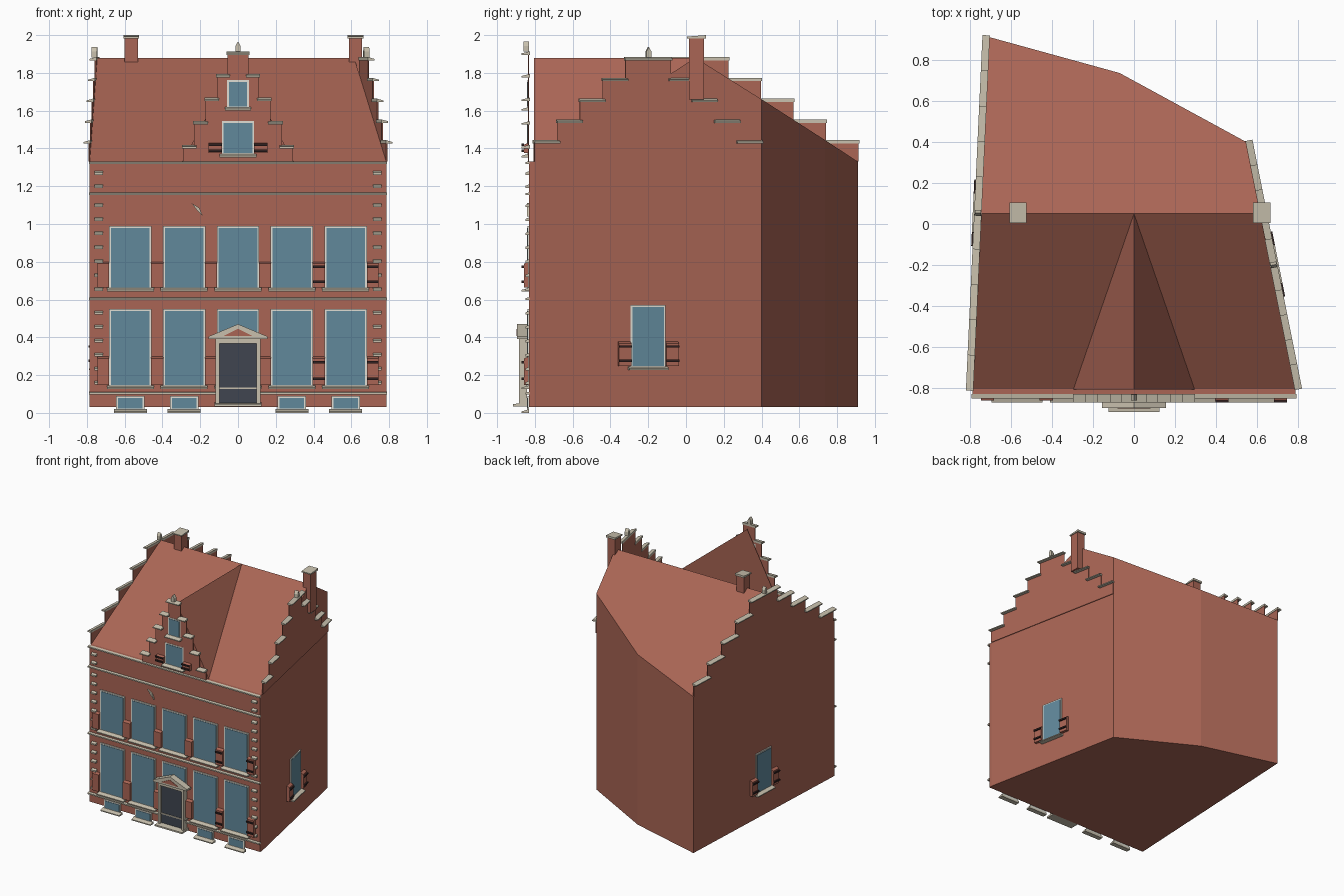
import bpy, bmesh
from mathutils import Vector

if "Cube" in bpy.data.objects:
    bpy.data.objects.remove(bpy.data.objects["Cube"])


def material(name, rgb):
    m = bpy.data.materials.new(name)
    m.diffuse_color = (*rgb, 1)
    m.use_nodes = True
    m.node_tree.nodes["Principled BSDF"].inputs["Base Color"].default_value = m.diffuse_color
    return m


BRICK = material("brick", (0.40, 0.13, 0.09))
STONE = material("stone", (0.58, 0.53, 0.42))
WHITE = material("white_paint", (0.75, 0.74, 0.66))
GLASS = material("glass", (0.12, 0.25, 0.33))
DARK = material("door_paint", (0.05, 0.06, 0.08))
IRON = material("iron", (0.03, 0.015, 0.015))


def mesh_object(name, mat, verts, faces):
    bm = bmesh.new()
    vs = [bm.verts.new(v) for v in verts]
    for f in faces:
        bm.faces.new([vs[i] for i in f])
    bmesh.ops.recalc_face_normals(bm, faces=bm.faces[:])
    me = bpy.data.meshes.new(name)
    bm.to_mesh(me)
    bm.free()
    me.materials.append(mat)
    ob = bpy.data.objects.new(name, me)
    bpy.context.collection.objects.link(ob)
    return ob


# A wall is (origin, horizontal direction, outward normal)
def wall(a, b):
    a, b = Vector((*a, 0)), Vector((*b, 0))
    u = (b - a).normalized()
    return (a + b) / 2, u, Vector((u.y, -u.x, 0))


def prisms(name, mat, w, items):
    """items: (outline of (u, z), inner depth, outer depth, drop of outer top edge)"""
    verts, faces = [], []
    o, u, n = w
    for pts, d0, d1, drop in items:
        k, base, top = len(pts), len(verts), max(p[1] for p in pts)
        for d in (d0, d1):
            for x, z in pts:
                low = drop if d == d1 and z == top else 0
                verts.append(o + u * x + n * d + Vector((0, 0, z - low)))
        faces.append([base + i for i in range(k)])
        faces.append([base + k + i for i in range(k)])
        for i in range(k):
            j = (i + 1) % k
            faces.append([base + i, base + j, base + k + j, base + k + i])
    return mesh_object(name, mat, verts, faces)


def box(x0, x1, z0, z1, d0, d1, drop=0):
    return [(x0, z0), (x1, z0), (x1, z1), (x0, z1)], d0, d1, drop


FL, FR, BR, BM, BL = (-.785, -.804), (.785, -.804), (.545, .40), (-.07, .735), (-.705, .91)
FRONT = wall((-.785, -.83), (.785, -.83))
RIGHT, LEFT = wall(FR, BR), wall(BL, FL)
EAVE, RIDGE = 1.33, 1.88

# House walls
foot = [FL, FR, BR, BM, BL]
sides = [[i, (i + 1) % 5, (i + 1) % 5 + 5, i + 5] for i in range(5)]
mesh_object("house_walls", BRICK, [(*p, z) for z in (.03, EAVE) for p in foot],
            sides + [range(5), range(5, 10)])
prisms("facade", BRICK, FRONT, [box(-.785, .785, .03, EAVE, -.026, 0)])

# Main roof, its back edge cut by the angled rear walls
mesh_object("main_roof", BRICK,
            [(*p, EAVE) for p in foot] + [(*BR, 1.66), (*BM, 1.445),
             (-.745, .05, RIDGE), (.615, .05, RIDGE)],
            [(0, 1, 8, 7), (7, 8, 5, 6, 4), (2, 3, 6, 5), (3, 4, 6),
             (1, 2, 5), (1, 5, 8), (0, 7, 4)])
# Cross roof behind the front gable
mesh_object("cross_roof", BRICK,
            [(-.295, -.805, EAVE), (.295, -.805, EAVE), (0, -.805, RIDGE), (0, .05, RIDGE)],
            [(0, 1, 2), (0, 2, 3), (1, 3, 2)])


# Stepped gables with sloping cap stones and a finial
def stepped_gable(name, w, halves, tops, d):
    right = []
    z = EAVE
    for h, t in zip(halves, tops):
        right += [(h, z), (h, t)]
        z = t
    outline = right + [(-x, z) for x, z in reversed(right)]
    prisms(name + "_gable", BRICK, w, [(outline, 0, .006, 0)])
    caps = []
    for i, (h, t) in enumerate(zip(halves, tops)):
        inner = halves[i + 1] - .012 if i < 4 else None
        spans = [(-h - .005, h + .005)] if inner is None else [(inner, h + .005), (-h - .005, -inner)]
        caps += [box(a, b, t - .004, t + .014, -.003, d, .01) for a, b in spans]
    prisms(name + "_gable_caps", STONE, w, caps)
    t = tops[-1] + .012
    prisms(name + "_finial", STONE, w,
           [([(-.014, t), (.014, t), (.014, t + .03), (0, t + .055), (-.014, t + .03)], 0, .03, 0)])


side_tops = [1.43, 1.54, 1.65, 1.76, 1.87]
stepped_gable("front", FRONT, [.292, .232, .172, .112, .055], [1.405, 1.53, 1.655, 1.78, 1.90], .04)
for name, w, half in (("right", RIGHT, .613), ("left", LEFT, .861)):
    stepped_gable(name, w, [half * k / 5 for k in (5, 4, 3, 2, 1)], side_tops, .033)

# Chimneys
for name, x, z in (("left", -.565, 1.80), ("right", .622, 1.66)):
    w = wall((x - .03, .055), (x + .03, .055))
    prisms(name + "_chimney", BRICK, w, [box(-.035, .035, z, 1.985, -.04, .04)])
    prisms(name + "_chimney_cap", STONE, w, [box(-.042, .042, 1.983, 2.0, -.05, .05, .008)])


# Windows with frame, glass, sill and optional half shutters
def windows(name, w, centres, half, z0, z1, shutter=0, height=0, barred=()):
    prisms(name + "_frames", WHITE, w, [box(c - half, c + half, z0, z1, 0, .008) for c in centres])
    prisms(name + "_glass", GLASS, w,
           [box(c - half + .01, c + half - .01, z0 + .01, z1 - .01, .006, .011) for c in centres])
    prisms(name + "_sills", STONE, w,
           [box(c - half - .012, c + half + .012, z0 - .012, z0 + .008, 0, .04, .012) for c in centres])
    if not shutter:
        return
    panels, bars = [], []
    for c in centres:
        for s in (-1, 1):
            a, b = sorted((c + s * half, c + s * (half + shutter)))
            panels.append(box(a, b, z0 + .01, z0 + .01 + height, .004, .028, .01))
            if s in barred or c in barred and s > 0:
                bars += [box(a, b, z - .006, z + .006, .028, .04)
                         for z in (z0 + .01 + height * .22, z0 + .01 + height * .8)]
    prisms(name + "_shutters", BRICK, w, panels)
    prisms(name + "_shutter_bars", IRON, w, bars)


columns = [-.57, -.285, 0, .285, .57]
windows("ground_floor", FRONT, columns, .112, .138, .55, .063, .15, (.285, .57))
windows("upper_floor", FRONT, columns, .112, .655, .99, .063, .135, (.285, .57))
windows("basement", FRONT, [c for c in columns if c], .075, .012, .09)
windows("gable_lower", FRONT, [0], .086, 1.365, 1.545, .07, .055, (-1, 1))
windows("gable_upper", FRONT, [0], .058, 1.612, 1.762)
for name, w in (("right_side", RIGHT), ("left_side", LEFT)):
    windows(name, w, [0], .094, .238, .57, .068, .13, (-1, 1))

# Stone bands and corner blocks on the facade
prisms("stone_bands", STONE, FRONT,
       [box(-.79, .79, z - .007, z + .007, -.002, .02, .004) for z in (.105, .605, 1.16, 1.325)])
heights = [.16 + .074 * i for i in range(6)] + [.655 + .074 * i for i in range(7)] + [1.20, 1.27]
prisms("corner_blocks", STONE, FRONT,
       [box(s * .738 - .022, s * .738 + .022, z - .01, z + .01, 0, .02, .008)
        for z in heights for s in (-1, 1)])
# Small curved wall ornament
prisms("wall_ornament", STONE, FRONT,
       [([(-.245, 1.11), (-.205, 1.085), (-.185, 1.04), (-.215, 1.07)], 0, .012, 0)])

# Entrance: door, pilasters, lintel, pediment and step
prisms("door", DARK, FRONT, [box(-.1, .1, .05, .37, .012, .035)])
prisms("door_surround", STONE, FRONT,
       [box(-.118, -.098, .04, .385, .012, .055), box(.098, .118, .04, .385, .012, .055),
        box(-.118, .118, .368, .39, .012, .055)])
prisms("door_pediment", STONE, FRONT,
       [([(-.155, .39), (.155, .39), (.155, .405), (0, .47), (-.155, .405)], .012, .065, 0)])
prisms("pediment_panel", BRICK, FRONT, [([(-.08, .406), (.08, .406), (0, .445)], .06, .068, 0)])
prisms("door_step", STONE, FRONT, [box(-.125, .125, .035, .055, 0, .086, .008)])
